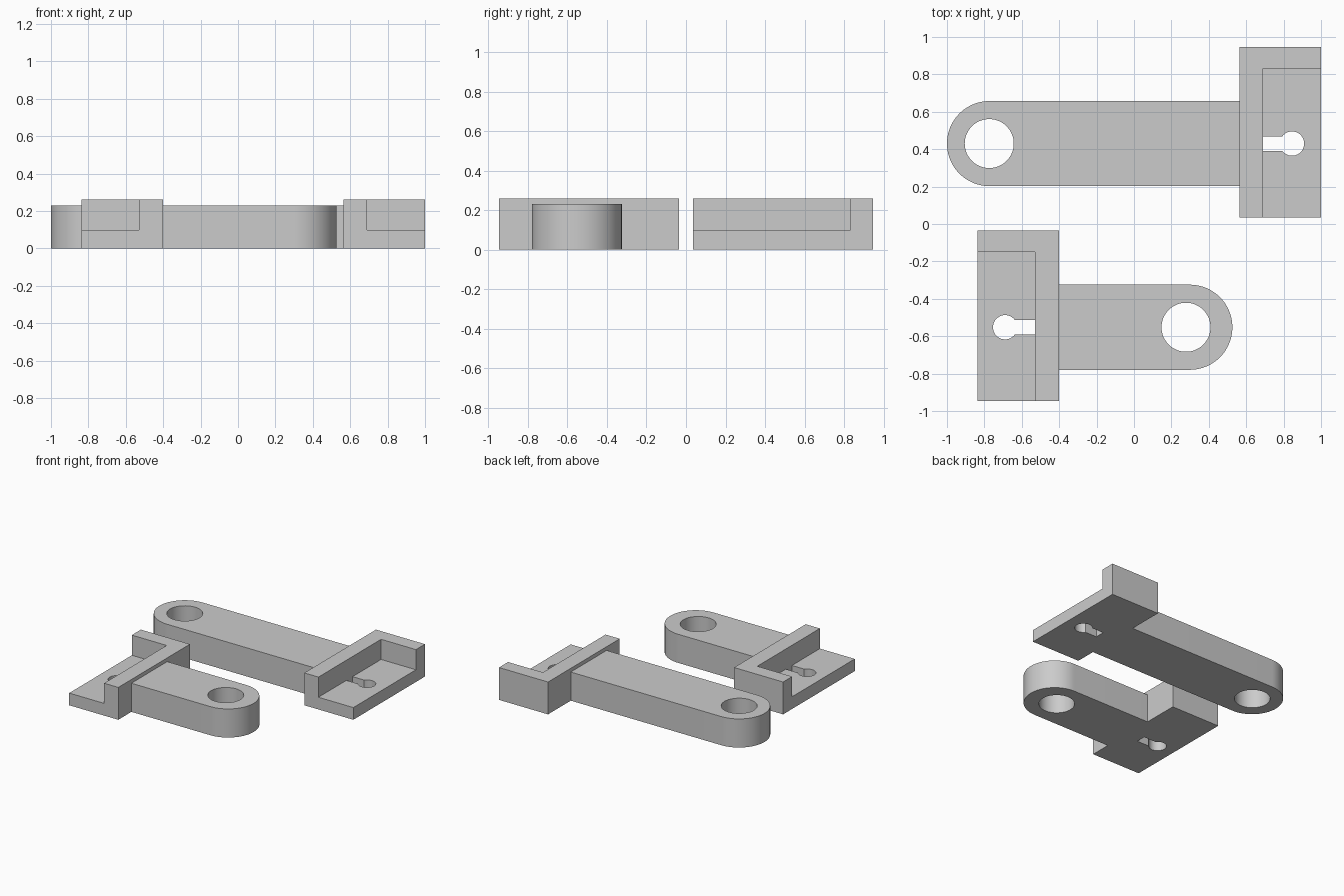
import bpy
import bmesh
from math import pi, cos, sin, asin, radians

cube = bpy.data.objects.get("Cube")
if cube:
    bpy.data.objects.remove(cube, do_unlink=True)

COLOUR = (0.6, 0.6, 0.6, 1)
grey = bpy.data.materials.new("plain grey")
grey.use_nodes = True
grey.diffuse_color = COLOUR
grey.node_tree.nodes["Principled BSDF"].inputs["Base Color"].default_value = COLOUR

HEAD_W, HEAD_Y, HEAD_H = 0.436, 0.455, 0.26   # width, half depth, height
ARM_R, ARM_H, ARM_SHIFT = 0.2275, 0.23, -0.061
WALL, FLOOR = 0.126, 0.098
HOLE_R, KEY_R, SLOT = 0.131, 0.065, 0.039


def prism(name, outline, z0, z1):
    """Solid made by raising a flat outline."""
    bm = bmesh.new()
    face = bm.faces.new([bm.verts.new((x, y, z0)) for x, y in outline])
    top = bmesh.ops.extrude_face_region(bm, geom=[face])["geom"]
    for v in top:
        if isinstance(v, bmesh.types.BMVert):
            v.co.z = z1
    bmesh.ops.recalc_face_normals(bm, faces=bm.faces)
    mesh = bpy.data.meshes.new(name)
    bm.to_mesh(mesh)
    bm.free()
    mesh.materials.append(grey)
    obj = bpy.data.objects.new(name, mesh)
    bpy.context.collection.objects.link(obj)
    return obj


def rect(xa, xb, y0, y1):
    x0, x1 = sorted((xa, xb))
    return [(x0, y0), (x1, y0), (x1, y1), (x0, y1)]


def arc(cx, cy, r, a0, a1, n):
    return [(cx + r * cos(a0 + (a1 - a0) * i / n), cy + r * sin(a0 + (a1 - a0) * i / n))
            for i in range(n + 1)]


def combine(obj, other, operation):
    mod = obj.modifiers.new(operation, 'BOOLEAN')
    mod.operation, mod.solver, mod.object = operation, 'EXACT', other
    bpy.context.view_layer.objects.active = obj
    bpy.ops.object.modifier_apply(modifier=mod.name)
    bpy.data.objects.remove(other, do_unlink=True)


def bracket(name, x, y, d, length, hole_x, key_x):
    """x: outer face of the head; d: direction from the head to the arm tip."""
    inner = x + d * HEAD_W             # head face that carries the arm
    step = inner - d * WALL            # recess side of the long wall
    tip = inner + d * length
    arm_y = y + ARM_SHIFT              # arm and holes sit off the head's middle

    # Head block
    body = prism(name, rect(x, inner, y - HEAD_Y, y + HEAD_Y), 0, HEAD_H)

    # Arm with rounded end, rooted inside the long wall
    root = inner - d * WALL / 2
    cap = arc(tip - d * ARM_R, arm_y, ARM_R, -pi / 2, -pi / 2 + d * pi, 40)
    arm = prism("arm", [(root, arm_y - ARM_R)] + cap + [(root, arm_y + ARM_R)], 0, ARM_H)
    combine(body, arm, 'UNION')

    # Recess open at the outer side and the front
    recess = prism("recess", rect(x - d * 0.2, step, y - HEAD_Y - 0.2,
                                  y + HEAD_Y - 0.115), FLOOR, 0.5)
    combine(body, recess, 'DIFFERENCE')

    # Round hole through the arm
    hole = arc(hole_x, arm_y, HOLE_R, 0, 2 * pi, 64)[:-1]
    combine(body, prism("hole", hole, -0.2, 0.5), 'DIFFERENCE')

    # Keyhole through the recess floor, slot running up to the wall
    a = asin(SLOT / KEY_R)
    start = 0 if d > 0 else pi
    keyhole = arc(key_x, arm_y, KEY_R, start + a, start + 2 * pi - a, 32)
    keyhole += [(step, arm_y - d * SLOT), (step, arm_y + d * SLOT)]
    combine(body, prism("keyhole", keyhole, -0.2, FLOOR + 0.04), 'DIFFERENCE')

    bpy.ops.object.select_all(action='DESELECT')
    body.select_set(True)
    bpy.context.view_layer.objects.active = body
    bpy.ops.object.shade_smooth_by_angle(angle=radians(30))


bracket("long_bracket", 1.0, 0.491, -1, 1.564, -0.774, 0.845)
bracket("short_bracket", -0.838, -0.491, 1, 0.928, 0.278, -0.689)
